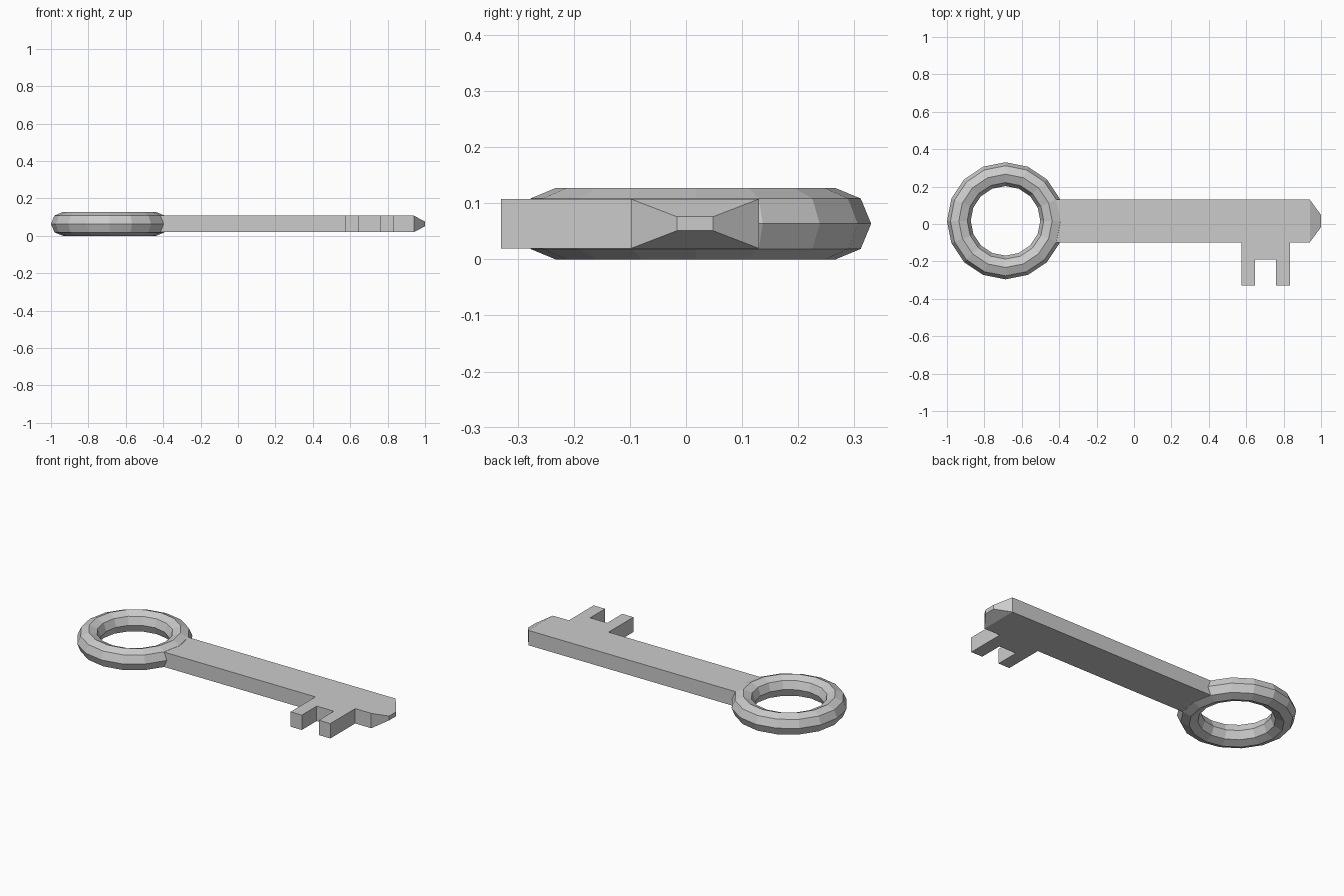
import bpy, bmesh
from mathutils import Vector

if "Cube" in bpy.data.objects:
    bpy.data.objects.remove(bpy.data.objects["Cube"])

MID_Z = 0.0635      # mid-plane of the key
AXIS_Y = 0.017      # centre line of ring and shaft
HALF_T = 0.044      # half thickness of the blade

# Ring handle
bpy.ops.mesh.primitive_torus_add(major_segments=16, minor_segments=8,
                                 major_radius=0.2495, minor_radius=0.0635,
                                 location=(-0.687, AXIS_Y, MID_Z))
bpy.context.object.name = "ring_handle"

# Blade: shaft and two-toothed bit as one flat outline
outline = [(-0.44, -0.098), (0.575, -0.098), (0.575, -0.33), (0.648, -0.33),
           (0.648, -0.19), (0.76, -0.19), (0.76, -0.33), (0.835, -0.33),
           (0.835, -0.098), (0.94, -0.098), (0.94, 0.13), (-0.44, 0.13)]
bm = bmesh.new()
base = bm.faces.new([bm.verts.new((x, y, MID_Z - HALF_T)) for x, y in outline])
out = bmesh.ops.extrude_face_region(bm, geom=[base], use_keep_orig=True)
top = [v for v in out["geom"] if isinstance(v, bmesh.types.BMVert)]
bmesh.ops.translate(bm, verts=top, vec=(0, 0, 2 * HALF_T))

# Tapered tip: extrude the end face and shrink it
end = next(f for f in bm.faces if all(abs(v.co.x - 0.94) < 1e-4 for v in f.verts))
tip = bmesh.ops.extrude_discrete_faces(bm, faces=[end])["faces"][0]
centre = Vector((0.94, 0.016, MID_Z))
for v in tip.verts:
    d = v.co - centre
    v.co = centre + Vector((0.06, d.y * 0.284, d.z * 0.284))

bmesh.ops.recalc_face_normals(bm, faces=bm.faces)
mesh = bpy.data.meshes.new("blade")
bm.to_mesh(mesh)
bm.free()
bpy.context.collection.objects.link(bpy.data.objects.new("blade", mesh))
